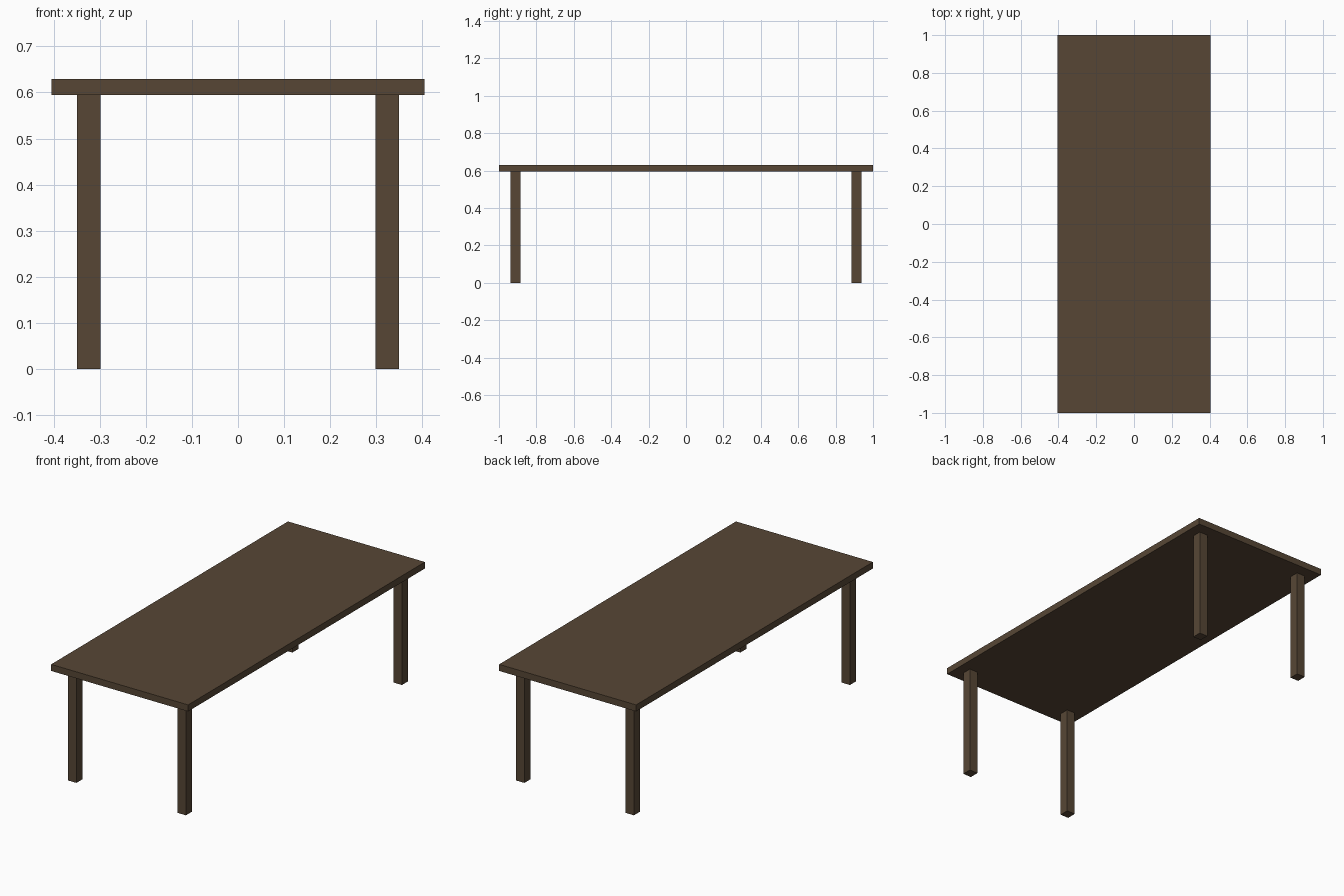
import bpy

if "Cube" in bpy.data.objects:
    bpy.data.objects.remove(bpy.data.objects["Cube"])

wood = bpy.data.materials.new("dark_brown_wood")
wood.diffuse_color = (0.095, 0.062, 0.036, 1.0)
wood.use_nodes = True
wood.node_tree.nodes["Principled BSDF"].inputs["Base Color"].default_value = wood.diffuse_color


def box(name, lo, hi):
    """Axis-aligned box between two corners, with its size applied."""
    centre = [(a + b) / 2 for a, b in zip(lo, hi)]
    bpy.ops.mesh.primitive_cube_add(size=1, location=centre)
    obj = bpy.context.object
    obj.name = name
    obj.scale = [b - a for a, b in zip(lo, hi)]
    bpy.ops.object.transform_apply(location=False, rotation=False, scale=True)
    obj.data.materials.append(wood)
    return obj


TOP_Z, UNDER_Z = 0.629, 0.594
LEG_X = (0.299, 0.349)
LEG_Y = (0.886, 0.938)

# Flat rectangular top
box("table_top", (-0.405, -1.0, UNDER_Z), (0.405, 1.0, TOP_Z))

# Four square legs, mirrored to each corner
for y_name, sy in (("front", -1), ("back", 1)):
    for x_name, sx in (("left", -1), ("right", 1)):
        xs = sorted(sx * v for v in LEG_X)
        ys = sorted(sy * v for v in LEG_Y)
        box(f"{y_name}_{x_name}_leg", (xs[0], ys[0], 0.0), (xs[1], ys[1], UNDER_Z))
